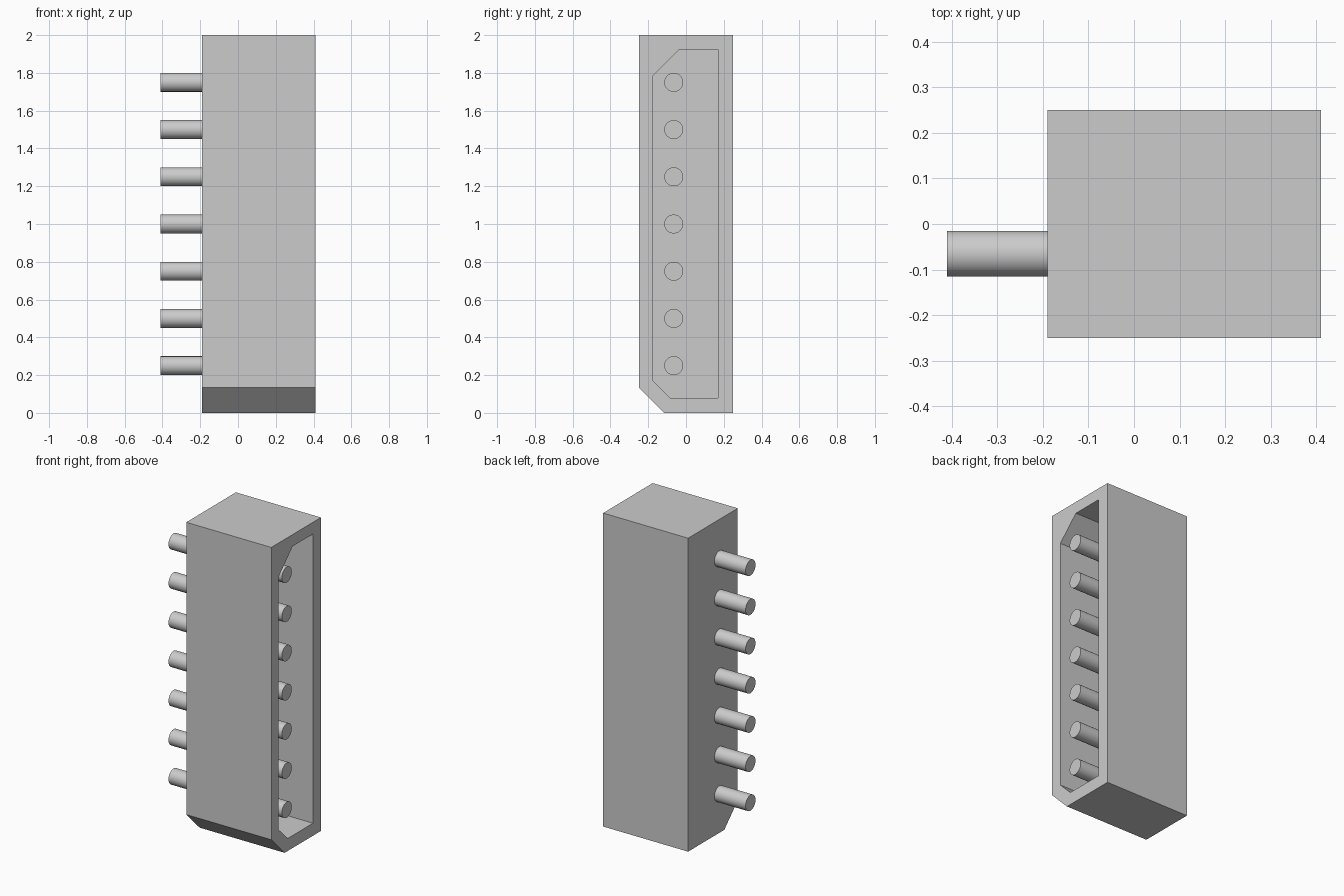
import bpy
import bmesh
import math
from mathutils import Matrix

if "Cube" in bpy.data.objects:
    bpy.data.objects.remove(bpy.data.objects["Cube"])

grey = bpy.data.materials.new("light_grey")
grey.diffuse_color = (0.6, 0.6, 0.6, 1)
grey.use_nodes = True
grey.node_tree.nodes["Principled BSDF"].inputs["Base Color"].default_value = grey.diffuse_color


def make_object(name, bm):
    bmesh.ops.recalc_face_normals(bm, faces=bm.faces)
    mesh = bpy.data.meshes.new(name)
    bm.to_mesh(mesh)
    bm.free()
    mesh.materials.append(grey)
    obj = bpy.data.objects.new(name, mesh)
    bpy.context.collection.objects.link(obj)
    return obj


def prism(name, profile, x0, x1):
    """Extrude a (y, z) profile along x."""
    bm = bmesh.new()
    face = bm.faces.new([bm.verts.new((x0, y, z)) for y, z in profile])
    ext = bmesh.ops.extrude_face_region(bm, geom=[face])
    verts = [v for v in ext["geom"] if isinstance(v, bmesh.types.BMVert)]
    bmesh.ops.translate(bm, verts=verts, vec=(x1 - x0, 0, 0))
    return make_object(name, bm)


# Housing with one chamfered lower front edge
housing = prism("housing", [(-0.115, 0), (0.25, 0), (0.25, 2), (-0.25, 2),
                            (-0.25, 0.135)], -0.19, 0.41)

# Keyed socket opening on the right side
cutter = prism("socket_cutter", [(-0.085, 0.08), (0.17, 0.08), (0.17, 1.925),
                                 (-0.035, 1.925), (-0.175, 1.785),
                                 (-0.175, 0.17)], -0.09, 0.6)
cutter.hide_render = True
cutter.hide_set(True)
cut = housing.modifiers.new("socket", "BOOLEAN")
cut.operation = "DIFFERENCE"
cut.solver = "EXACT"
cut.object = cutter

# Seven contact pins running through the housing
for i in range(7):
    bm = bmesh.new()
    bmesh.ops.create_cone(bm, cap_ends=True, segments=40, radius1=0.05,
                          radius2=0.05, depth=0.8,
                          matrix=Matrix.Translation((-0.01, -0.065, 0.25 + 0.25 * i))
                          @ Matrix.Rotation(math.pi / 2, 4, "Y"))
    pin = make_object(f"pin_{i + 1}", bm)
    bpy.ops.object.select_all(action="DESELECT")
    pin.select_set(True)
    bpy.context.view_layer.objects.active = pin
    bpy.ops.object.shade_smooth_by_angle(angle=math.radians(30))
